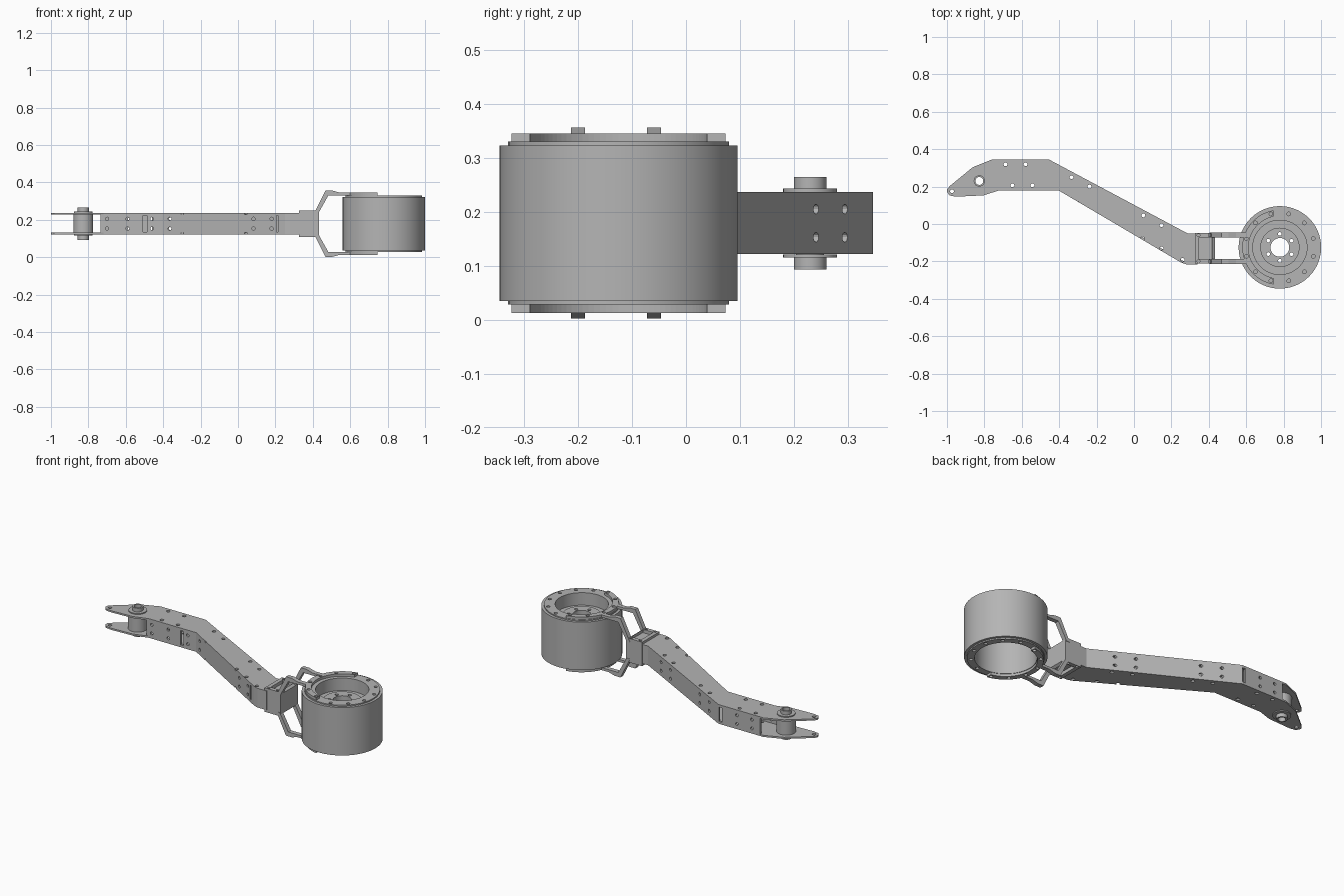
import bpy, bmesh, math
from mathutils import Matrix, Vector

if "Cube" in bpy.data.objects:
    bpy.data.objects.remove(bpy.data.objects["Cube"], do_unlink=True)

metal = bpy.data.materials.new("grey_metal")
metal.use_nodes = True
GREY = (0.46, 0.46, 0.46, 1)
metal.diffuse_color = GREY
metal.node_tree.nodes["Principled BSDF"].inputs["Base Color"].default_value = GREY

MID = 0.179                      # height of the symmetry plane
WX, WY = 0.78, -0.125            # wheel axis
PX, PY = -0.827, 0.23            # pivot axis


def add(name, bm, smooth=False):
    bmesh.ops.recalc_face_normals(bm, faces=bm.faces)
    mesh = bpy.data.meshes.new(name)
    bm.to_mesh(mesh)
    bm.free()
    ob = bpy.data.objects.new(name, mesh)
    bpy.context.collection.objects.link(ob)
    mesh.materials.append(metal)
    activate(ob)
    if smooth:
        bpy.ops.object.shade_smooth_by_angle(angle=math.radians(35))
    return ob


def activate(ob):
    bpy.ops.object.select_all(action="DESELECT")
    ob.select_set(True)
    bpy.context.view_layer.objects.active = ob


def extrude(bm, pts, depth):
    face = bm.faces.new([bm.verts.new(p) for p in pts])
    new = bmesh.ops.extrude_face_region(bm, geom=[face])["geom"]
    bmesh.ops.translate(bm, vec=depth, verts=[v for v in new if isinstance(v, bmesh.types.BMVert)])


def plate(name, pts, z0, z1):
    bm = bmesh.new()
    extrude(bm, [(x, y, z0) for x, y in pts], (0, 0, z1 - z0))
    return add(name, bm)


def lathe(name, profile, x, y, steps=64):
    bm = bmesh.new()
    vs = [bm.verts.new((r, 0, z)) for r, z in profile]
    edges = [bm.edges.new((vs[i - 1], vs[i])) for i in range(len(vs))]
    bmesh.ops.spin(bm, geom=vs + edges, cent=(0, 0, 0), axis=(0, 0, 1),
                   angle=math.tau, steps=steps, use_duplicate=False)
    bmesh.ops.remove_doubles(bm, verts=bm.verts, dist=1e-5)
    bmesh.ops.translate(bm, vec=(x, y, 0), verts=bm.verts)
    return add(name, bm, True)


def drill(bm, pos, r, depth, axis="Z"):
    turn = Matrix.Rotation(math.pi / 2, 4, "X") if axis == "Y" else Matrix()
    bmesh.ops.create_cone(bm, cap_ends=True, segments=12, radius1=r, radius2=r,
                          depth=depth, matrix=Matrix.Translation(pos) @ turn)


def box(bm, pos, size):
    bmesh.ops.create_cube(bm, size=1, matrix=Matrix.Translation(pos) @ Matrix.Diagonal((*size, 1)))


def cut(targets, bm):
    cutter = add("cutter", bm)
    cutter.hide_render = True
    for ob in targets:
        activate(ob)
        mod = ob.modifiers.new("holes", "BOOLEAN")
        mod.object, mod.operation, mod.solver = cutter, "DIFFERENCE", "EXACT"
        bpy.ops.object.modifier_apply(modifier=mod.name)
    bpy.data.objects.remove(cutter, do_unlink=True)


def circle(r, a0, a1, n):
    angles = [math.radians(a0 + (a1 - a0) * i / n) for i in range(n + 1)]
    return [(WX + r * math.cos(a), WY + r * math.sin(a)) for a in angles]


# Arm: top and bottom plates with through holes
back = [(-0.757, 0.346), (-0.457, 0.346), (0.286, -0.05), (0.34, -0.05)]
front = [(-0.72, 0.18), (-0.404, 0.18), (0.25, -0.205), (0.28, -0.216), (0.34, -0.216)]
tip = [(-0.805, 0.153), (-0.95, 0.146), (-0.985, 0.152), (-0.998, 0.168),
       (-1, 0.185), (-0.985, 0.203), (-0.863, 0.303)]
outline = back + front[::-1] + tip
plates = [plate("top_plate", outline, 0.227, 0.237), plate("bottom_plate", outline, 0.122, 0.132)]
bm = bmesh.new()
for x, y in [(-0.687, 0.319), (-0.58, 0.319), (-0.65, 0.207), (-0.543, 0.207), (-0.334, 0.25),
             (-0.238, 0.2), (-0.398, 0.159), (-0.302, 0.111), (0.05, 0.046), (0.147, -0.007),
             (0.045, -0.077), (0.147, -0.13), (0.26, -0.192), (-0.973, 0.175)]:
    drill(bm, (x, y, MID), 0.0105, 0.3)
drill(bm, (PX, PY, MID), 0.025, 0.3)
cut(plates, bm)


# Arm: side walls with paired holes and bend slots
def side_wall(name, path, inward, hole_xs, slot_xs):
    def y_at(x):
        for (x0, y0), (x1, y1) in zip(path, path[1:]):
            if x0 <= x <= x1:
                return y0 + (y1 - y0) * (x - x0) / (x1 - x0)
    bm = bmesh.new()
    rows = []
    lengths = [Vector((b[0] - a[0], b[1] - a[1])).normalized() for a, b in zip(path, path[1:])]
    normals = [Vector((-d.y, d.x)) * inward for d in lengths]
    inner = []
    for i, p in enumerate(path):
        n0, n1 = normals[max(i - 1, 0)], normals[min(i, len(normals) - 1)]
        inner.append(Vector(p) + (n0 + n1) * (0.012 / (1 + n0.dot(n1))))
    extrude(bm, [(p[0], p[1], 0.1315) for p in path + inner[::-1]], (0, 0, 0.096))
    wall = add(name, bm)
    bm = bmesh.new()
    for x in hole_xs:
        for dz in (-0.026, 0.026):
            drill(bm, (x, y_at(x), MID + dz), 0.009, 0.06, "Y")
    for x, w in slot_xs:
        box(bm, (x, y_at(x), MID), (w, 0.05, 0.086))
    cut([wall], bm)


side_wall("back_wall", [(-0.735, 0.346)] + back[1:], -1,
          (-0.68, -0.58, -0.36, -0.26, 0.05, 0.15), [(-0.47, 0.02)])
side_wall("front_wall", [(-0.735, 0.18)] + front[1:], 1,
          (-0.7, -0.59, -0.46, -0.365, 0.083, 0.18), [(-0.497, 0.02), (0.21, 0.008)])

# Pivot: hollow pin with flanges and a spacer between the plates
half = [(0.021, 0.086), (0.03, 0.086), (0.03, 0.064), (0.05, 0.064), (0.05, 0.058),
        (0.026, 0.058), (0.026, 0.048), (0.053, 0.048)]
lathe("pivot_bushing", [(r, MID + z) for r, z in half] + [(r, MID - z) for r, z in half[::-1]],
      PX, PY, 32)

# Fork: clamp block with a shallow pocket on both sides
bm = bmesh.new()
sect = [(0.325, 0.072), (0.415, 0.072), (0.432, 0.06)]
extrude(bm, [(x, -0.212, MID + z) for x, z in sect] +
        [(x, -0.212, MID - z) for x, z in sect[::-1]], (0, 0.164, 0))
block = add("clamp_block", bm)
bm = bmesh.new()
for s in (-1, 1):
    box(bm, (0.383, -0.13, MID + s * 0.072), (0.07, 0.115, 0.04))
    for y in (-0.2, -0.06):
        for x in (0.345, 0.405):
            drill(bm, (x, y, MID + s * 0.072), 0.008, 0.04)
cut([block], bm)

# Fork: two rails and a half ring, above and below
rail = [(0.405, 0.05), (0.415, 0.072), (0.468, 0.177), (0.505, 0.177), (0.545, 0.166),
        (0.615, 0.166), (0.615, 0.151), (0.483, 0.151), (0.432, 0.06), (0.425, 0.05)]
half_rings = []
for s, side in ((1, "top"), (-1, "bottom")):
    for y, end in ((-0.213, "front"), (-0.072, "back")):
        bm = bmesh.new()
        extrude(bm, [(x, y, MID + s * z) for x, z in rail], (0, 0.026, 0))
        add(f"{side}_{end}_rail", bm)
    ring = circle(0.201, 100, 260, 40) + circle(0.168, 258, 102, 40)
    z0, z1 = sorted((MID + s * 0.1505, MID + s * 0.166))
    half_rings.append(plate(f"{side}_half_ring", ring, z0, z1))

# Wheel: rim, deep lower cavity and recessed hub disc
wheel = lathe("wheel", [(0.165, 0.028), (0.205, 0.028), (0.205, 0.035), (0.2205, 0.035),
                        (0.2205, 0.323), (0.205, 0.323), (0.205, 0.33), (0.145, 0.33),
                        (0.145, 0.255), (0.105, 0.255), (0.105, 0.268), (0.05, 0.268),
                        (0.05, 0.24), (0.165, 0.24)], WX, WY, 80)
bm = bmesh.new()
for x, y in circle(0.185, 15, 345, 11):
    for z in (0.335, 0.023):
        drill(bm, (x, y, z), 0.01, 0.04)
for x, y in circle(0.072, 30, 330, 5):
    drill(bm, (x, y, 0.255), 0.01, 0.1)
cut([wheel] + half_rings, bm)
